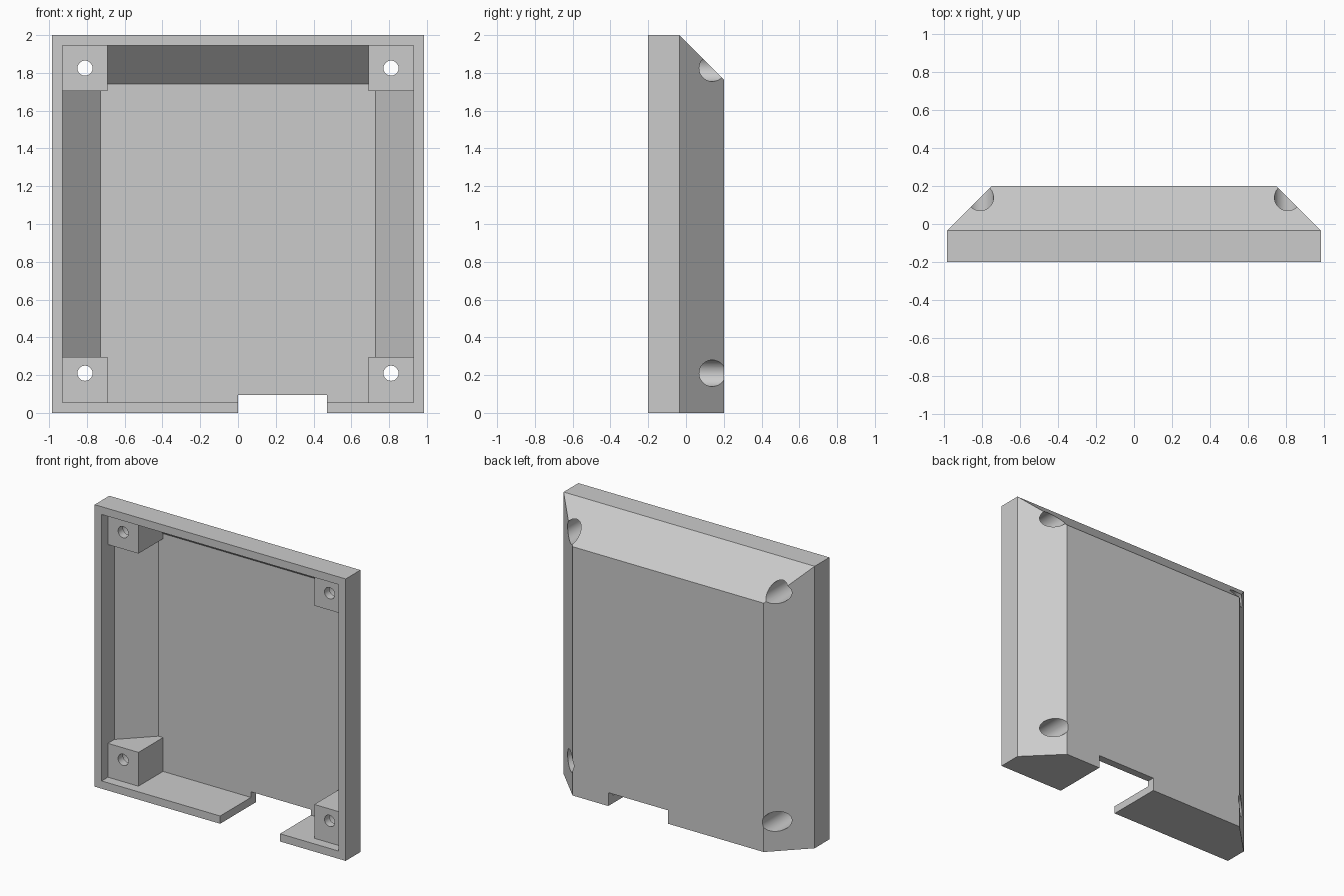
import bpy
import bmesh
from math import radians
from mathutils import Matrix

default = bpy.data.objects.get("Cube")
if default:
    bpy.data.objects.remove(default, do_unlink=True)

grey = bpy.data.materials.new("plain grey")
grey.use_nodes = True
colour = (0.6, 0.6, 0.6, 1)
grey.diffuse_color = colour
grey.node_tree.nodes["Principled BSDF"].inputs["Base Color"].default_value = colour


def add_object(name, bm):
    bmesh.ops.recalc_face_normals(bm, faces=bm.faces)
    mesh = bpy.data.meshes.new(name)
    bm.to_mesh(mesh)
    bm.free()
    mesh.materials.append(grey)
    obj = bpy.data.objects.new(name, mesh)
    bpy.context.collection.objects.link(obj)
    return obj


def loft(name, layers):
    """Solid through rectangles given as (y, x_min, x_max, z_min, z_max)."""
    bm = bmesh.new()
    rings = []
    for y, x0, x1, z0, z1 in layers:
        corners = ((x0, z0), (x1, z0), (x1, z1), (x0, z1))
        rings.append([bm.verts.new((x, y, z)) for x, z in corners])
    bm.faces.new(rings[0])
    bm.faces.new(rings[-1])
    for a, b in zip(rings, rings[1:]):
        for i in range(4):
            j = (i + 1) % 4
            bm.faces.new((a[i], a[j], b[j], b[i]))
    return add_object(name, bm)


def cylinder(name, x, z, radius, y0, y1):
    bm = bmesh.new()
    place = Matrix.Translation((x, (y0 + y1) / 2, z)) @ Matrix.Rotation(radians(90), 4, "X")
    bmesh.ops.create_cone(bm, cap_ends=True, segments=48, radius1=radius,
                          radius2=radius, depth=y1 - y0, matrix=place)
    return add_object(name, bm)


def subtract(target, cutter):
    cutter.hide_render = True
    mod = target.modifiers.new("cut", "BOOLEAN")
    mod.operation = "DIFFERENCE"
    mod.solver = "EXACT"
    mod.object = cutter
    bpy.context.view_layer.objects.active = target
    bpy.ops.object.modifier_apply(modifier=mod.name)
    bpy.data.objects.remove(cutter, do_unlink=True)


# Outer shell: straight rim, then sloped sides and top towards the back
case = loft("enclosure_case", [
    (-0.2, -0.985, 0.985, 0, 2),
    (-0.035, -0.985, 0.985, 0, 2),
    (0.2, -0.75, 0.75, 0, 1.765),
])

# Hollow that follows the shell at an even wall thickness
cavity = loft("cavity_cutter", [
    (-0.3, -0.93, 0.93, 0.055, 1.945),
    (-0.058, -0.93, 0.93, 0.055, 1.945),
    (0.145, -0.727, 0.727, 0.055, 1.742),
])

# Corner screw posts are left standing inside the hollow
for side in (-1, 1):
    x0, x1 = sorted((side * 0.69, side * 1.1))
    for z0, z1 in ((-0.1, 0.295), (1.705, 2.1)):
        subtract(cavity, loft("post_space", [(y, x0, x1, z0, z1) for y in (-0.13, 0.3)]))
subtract(case, cavity)

# Screw holes with wide recesses from the back
for x in (-0.81, 0.81):
    for z in (0.21, 1.825):
        subtract(case, cylinder("recess_cutter", x, z, 0.07, -0.075, 0.4))
        subtract(case, cylinder("screw_cutter", x, z, 0.04, -0.4, 0.1))

# Cable notch through the bottom edge
subtract(case, loft("notch_cutter", [(y, 0, 0.47, -0.1, 0.095) for y in (-0.4, 0.4)]))

# Smooth hole walls, crisp edges
bpy.ops.object.select_all(action="DESELECT")
case.select_set(True)
bpy.context.view_layer.objects.active = case
bpy.ops.object.shade_smooth_by_angle(angle=radians(30))
